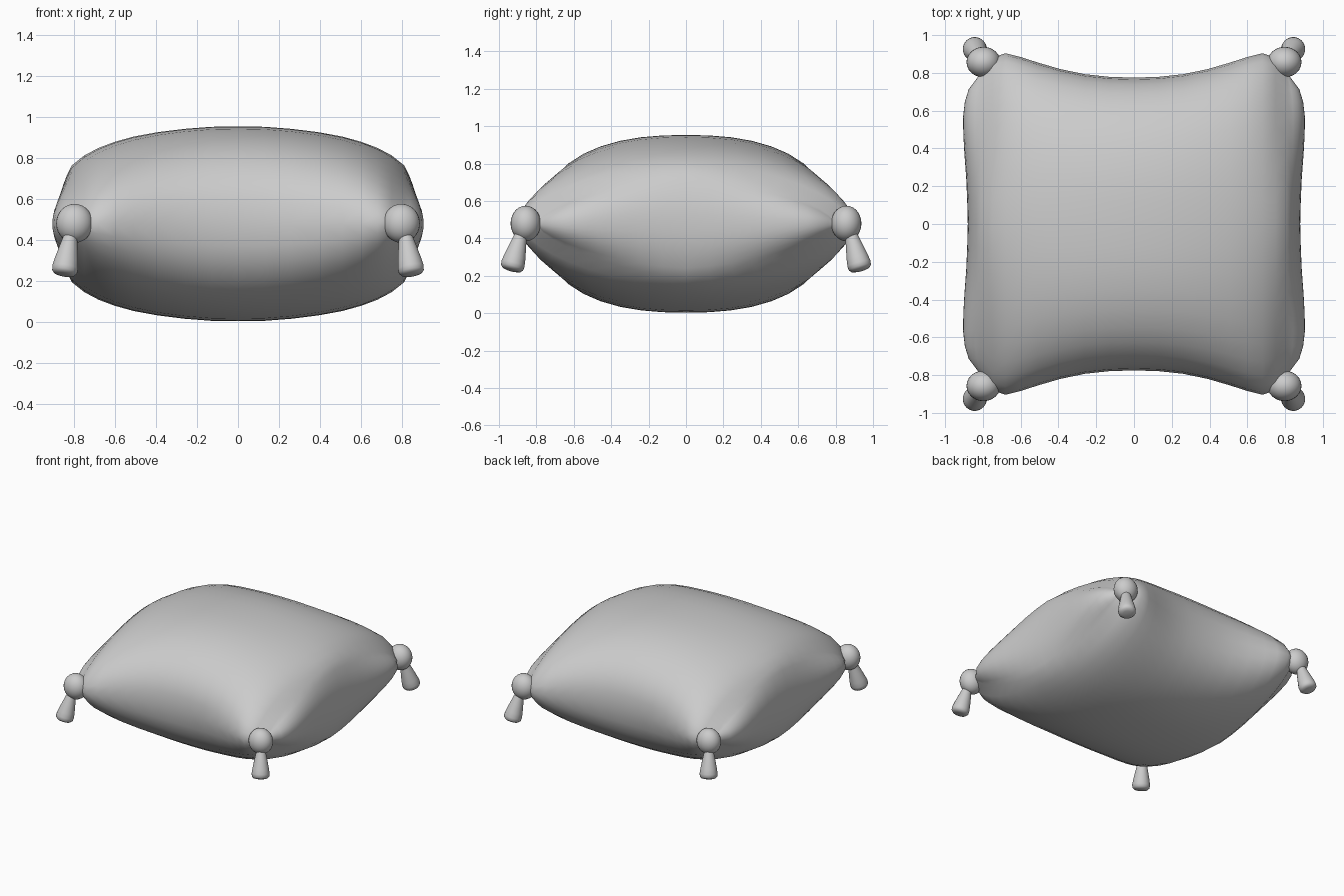
import bpy, bmesh, math
from mathutils import Vector

if "Cube" in bpy.data.objects:
    bpy.data.objects.remove(bpy.data.objects["Cube"])

ZC = 0.478  # height of the seam plane


def interp(table, x, col):
    """Piecewise-linear lookup of a column in a small table keyed on x."""
    for a, b in zip(table, table[1:]):
        if x <= b[0]:
            t = (x - a[0]) / (b[0] - a[0])
            return a[col] + (b[col] - a[col]) * t
    return table[-1][col]


def finish(bm, name, angle):
    bmesh.ops.remove_doubles(bm, verts=bm.verts, dist=1e-5)
    bmesh.ops.recalc_face_normals(bm, faces=bm.faces)
    me = bpy.data.meshes.new(name)
    bm.to_mesh(me)
    bm.free()
    ob = bpy.data.objects.new(name, me)
    bpy.context.collection.objects.link(ob)
    bpy.ops.object.select_all(action='DESELECT')
    bpy.context.view_layer.objects.active = ob
    ob.select_set(True)
    bpy.ops.object.shade_smooth_by_angle(angle=math.radians(angle))
    return ob


def skin(bm, rows):
    """Quad sheet over a list of equally long point rows."""
    vs = [[bm.verts.new(p) for p in r] for r in rows]
    for a, b in zip(vs, vs[1:]):
        for i in range(len(a) - 1):
            bm.faces.new((a[i], a[i + 1], b[i + 1], b[i]))


# cushion sections: x, half height, half width, roundness exponent
SECT = [(0, .475, .775, 2.4), (.13, .473, .779, 2.38), (.26, .463, .793, 2.33),
        (.39, .447, .820, 2.25), (.51, .425, .855, 2.12), (.60, .400, .884, 2.0),
        (.68, .370, .904, 1.85), (.75, .333, .880, 1.68), (.81, .285, .800, 1.5)]
# bulge of the end panels: y, outward distance
BULGE = [(0, .07), (.2, .075), (.4, .09), (.5, .095), (.6, .095), (.7, .075), (.8, 0)]
N = 20  # stations across the width


def section(x):
    """(y, z) points of the upper half section at x."""
    h, w, n = (interp(SECT, abs(x), c) for c in (1, 2, 3))
    pts = []
    for k in range(N + 1):
        c = -math.cos(math.pi * k / N)
        pts.append((w * c, h * max(0, 1 - abs(c) ** n) ** (1 / n)))
    return pts


xs = [-s[0] for s in reversed(SECT[1:])] + [s[0] for s in SECT]
bm = bmesh.new()
# upper and lower shells
for side in (1, -1):
    skin(bm, [[(x, y, ZC + side * z) for y, z in section(x)] for x in xs])
# bulged end panels
for side in (1, -1):
    rows = []
    for j in range(13):
        v = j / 6 - 1
        rows.append([(side * (.81 + interp(BULGE, abs(y), 1) * (1 - abs(v) ** 2.3)),
                      y, ZC + v * z) for y, z in section(.81)])
    skin(bm, rows)
bmesh.ops.remove_doubles(bm, verts=bm.verts, dist=1e-5)
bmesh.ops.dissolve_degenerate(bm, edges=bm.edges, dist=1e-5)
finish(bm, "cushion", 40)

# tassel profile: distance along the axis, radius
TASSEL = [(0, 0), (0, .025), (.05, .034), (.11, .047), (.17, .059), (.205, .064),
          (.225, .062), (.238, .050), (.243, .03), (.244, 0)]

for sx, tx in ((-1, "left"), (1, "right")):
    for sy, ty in ((-1, "front"), (1, "back")):
        # corner knot
        bm = bmesh.new()
        bmesh.ops.create_uvsphere(bm, u_segments=24, v_segments=14, radius=1)
        bmesh.ops.scale(bm, vec=(.09, .081, .095), verts=bm.verts)
        bmesh.ops.translate(bm, vec=(sx * .797, sy * .857, .48), verts=bm.verts)
        finish(bm, f"knot_{ty}_{tx}", 40)
        # hanging tassel, tilted outwards
        top = Vector((sx * .81, sy * .872, .46))
        axis = (Vector((sx * .848, sy * .934, .23)) - top).normalized()
        rot = Vector((0, 0, 1)).rotation_difference(axis)
        bm = bmesh.new()
        rows = [[top + rot @ Vector((r * math.cos(math.tau * i / 20),
                                     r * math.sin(math.tau * i / 20), d))
                 for i in range(21)] for d, r in TASSEL]
        skin(bm, rows)
        bmesh.ops.remove_doubles(bm, verts=bm.verts, dist=1e-5)
        bmesh.ops.dissolve_degenerate(bm, edges=bm.edges, dist=1e-5)
        finish(bm, f"tassel_{ty}_{tx}", 45)
